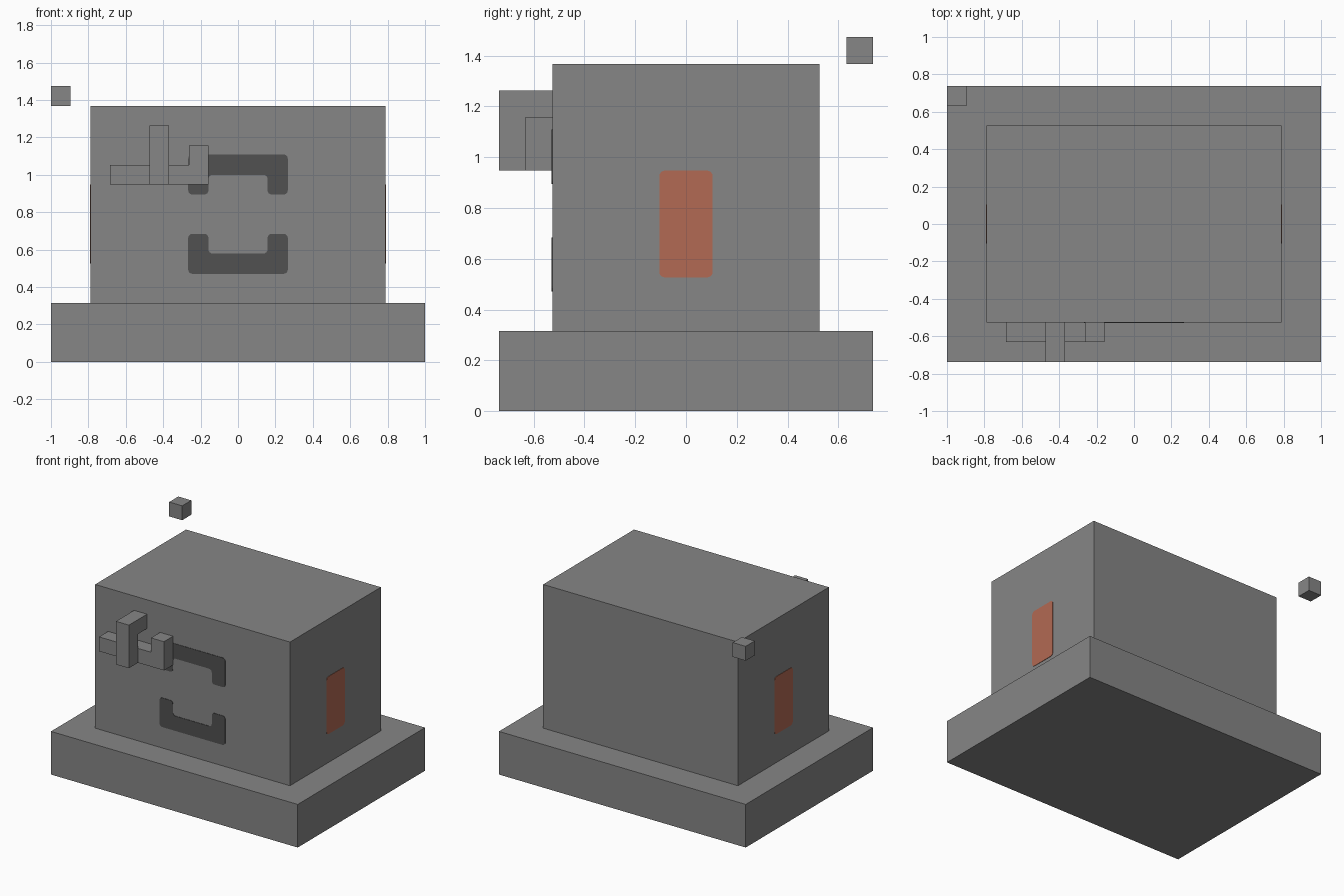
import bpy
import bmesh
from mathutils import Matrix, Vector

cube = bpy.data.objects.get("Cube")
if cube:
    bpy.data.objects.remove(cube, do_unlink=True)

U = 2 / 19  # the whole model sits on this block grid


def material(name, rgb):
    m = bpy.data.materials.new(name)
    m.use_nodes = True
    m.diffuse_color = (*rgb, 1)
    m.node_tree.nodes["Principled BSDF"].inputs["Base Color"].default_value = (*rgb, 1)
    return m


grey = material("mid grey", (0.238, 0.238, 0.238))
dark = material("dark grey", (0.082, 0.082, 0.082))
orange = material("burnt orange", (0.45, 0.144, 0.087))


def finish(name, bm, mat):
    mesh = bpy.data.meshes.new(name)
    bmesh.ops.recalc_face_normals(bm, faces=bm.faces)
    bm.to_mesh(mesh)
    bm.free()
    mesh.materials.append(mat)
    obj = bpy.data.objects.new(name, mesh)
    bpy.context.collection.objects.link(obj)


def box(name, low, high):
    """Box between two corners given in grid units."""
    low, high = Vector(low) * U, Vector(high) * U
    bm = bmesh.new()
    size = Matrix.Diagonal((*(high - low), 1))
    bmesh.ops.create_cube(bm, size=1, matrix=Matrix.Translation((low + high) / 2) @ size)
    finish(name, bm, grey)


def plate(name, outline, to_wall, normal, mat):
    """Thin painted plate with rounded corners; to_wall maps outline points to the wall."""
    bm = bmesh.new()
    face = bm.faces.new([bm.verts.new(to_wall(a * U, b * U)) for a, b in outline])
    bmesh.ops.bevel(bm, geom=bm.verts[:], offset=0.022, segments=4,
                    profile=0.5, affect='VERTICES')
    out = bmesh.ops.extrude_face_region(bm, geom=bm.faces[:])
    moved = [v for v in out["geom"] if isinstance(v, bmesh.types.BMVert)]
    bmesh.ops.translate(bm, verts=moved, vec=Vector(normal) * 0.003)
    finish(name, bm, mat)


# Main masses
box("base", (-9.5, -7, 0), (9.5, 7, 3))
box("body", (-7.5, -5, 3), (7.5, 5, 13))
box("floating_block", (-9.5, 6, 13), (-8.5, 7, 14))

# Bracket on the front wall
box("bracket_bar", (-6.5, -6, 9), (-1.5, -5, 10))
box("bracket_stub", (-2.5, -6, 10), (-1.5, -5, 11))
box("bracket_post", (-4.5, -7, 9), (-3.5, -6, 12))
box("bracket_post_arm", (-4.5, -6, 11), (-3.5, -5, 12))

# Painted split frame on the front, mirrored about its middle height
half = [(-2.53, 1), (-1.5, 1), (-1.5, 2), (1.5, 2), (1.5, 1), (2.53, 1),
        (2.53, 3.03), (-2.53, 3.03)]
for name, sign in (("frame_upper", 1), ("frame_lower", -1)):
    plate(name, half, lambda x, z: (x, -5 * U, 7.5 * U + sign * z), (0, -1, 0), dark)

# Orange panel on each side wall
panel = [(-1, 5), (1, 5), (1, 9), (-1, 9)]
for name, sign in (("left_panel", 1), ("right_panel", -1)):
    plate(name, panel, lambda y, z: (sign * 7.5 * U, y, z), (sign, 0, 0), orange)
